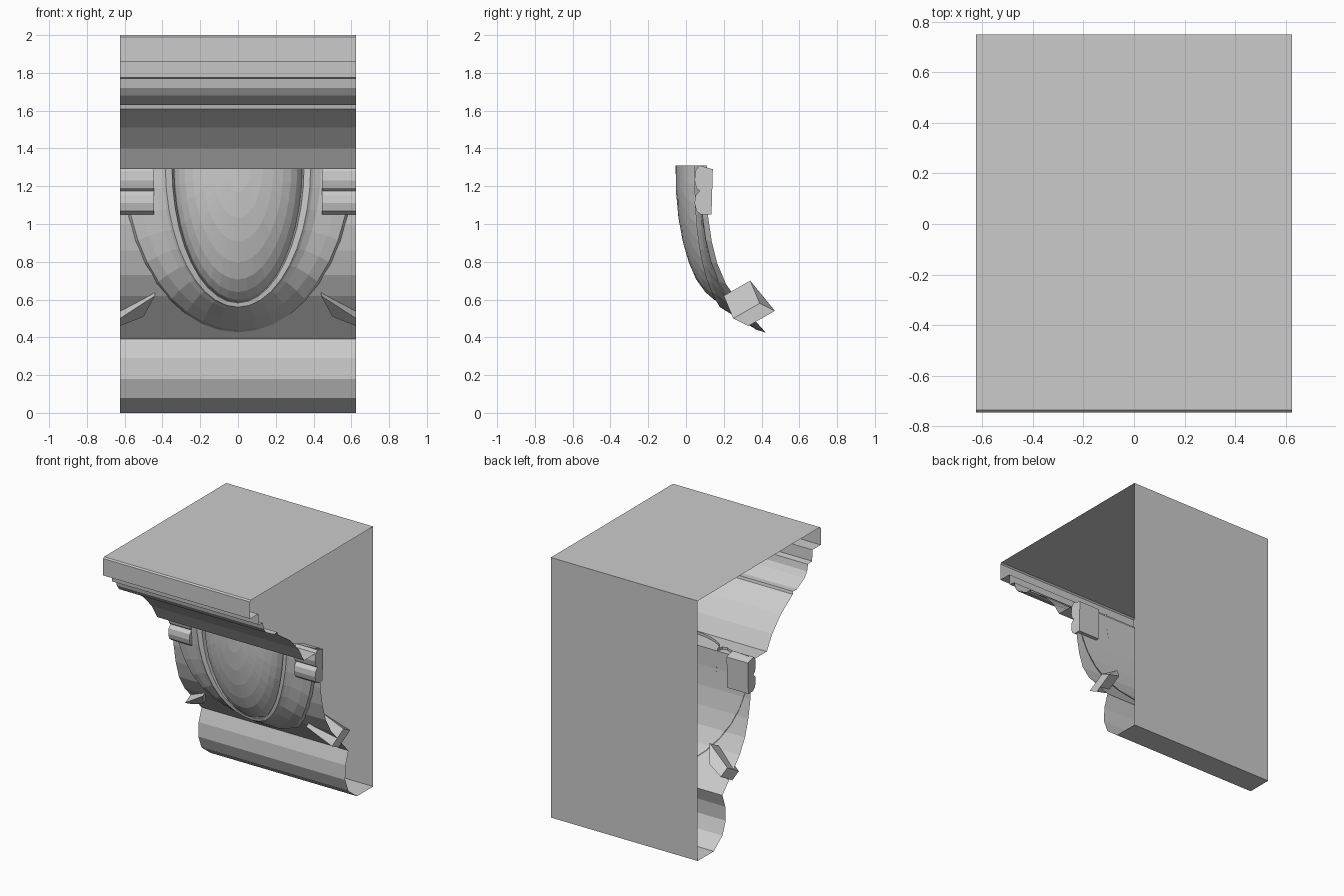
import bpy, bmesh, math

if "Cube" in bpy.data.objects:
    bpy.data.objects.remove(bpy.data.objects["Cube"])

HW = 0.625  # half width of the moulding


def make(name, verts, faces, closed=False):
    me = bpy.data.meshes.new(name)
    me.from_pydata(verts, [], faces)
    bm = bmesh.new()
    bm.from_mesh(me)
    bmesh.ops.remove_doubles(bm, verts=bm.verts, dist=1e-4)
    if closed:
        bmesh.ops.recalc_face_normals(bm, faces=bm.faces)
    bm.to_mesh(me)
    bm.free()
    ob = bpy.data.objects.new(name, me)
    bpy.context.collection.objects.link(ob)
    return ob


def prism(name, front, back):
    """Closed solid between two matching outlines."""
    n = len(front)
    faces = [(i, (i + 1) % n, n + (i + 1) % n, n + i) for i in range(n)]
    faces += [tuple(range(n)), tuple(range(n, 2 * n))]
    return make(name, front + back, faces, True)


# Moulding profile (y, z): open-ended run, front from top to bottom, then the back
ovolo = [(0.10, 1.29), (0.10, 1.15), (0.11, 1.0), (0.135, 0.86), (0.175, 0.73), (0.24, 0.62), (0.44, 0.40)]
profile = [(0.75, 2.0), (-0.735, 2.0), (-0.745, 1.99), (-0.745, 1.86), (-0.645, 1.86),
           (-0.64, 1.775), (-0.59, 1.77), (-0.58, 1.72), (-0.55, 1.68), (-0.455, 1.63),
           (-0.41, 1.63), (-0.405, 1.61), (-0.26, 1.51), (-0.155, 1.40), (-0.09, 1.29)]
profile += ovolo
profile += [(0.45, 0.39), (0.415, 0.29), (0.41, 0.18), (0.45, 0.08), (0.555, 0.0), (0.75, 0.0)]
n = len(profile)
verts = [(x, y, z) for x in (-HW, HW) for y, z in profile]
make("cornice_moulding", verts, [(i, (i + 1) % n, n + (i + 1) % n, n + i) for i in range(n)])


def base(z):
    """Depth of the ovolo at height z."""
    if z >= ovolo[0][1]:
        return ovolo[0][0]
    for (y0, z0), (y1, z1) in zip(ovolo, ovolo[1:]):
        if z >= z1:
            return y0 + (y1 - y0) * (z0 - z) / (z0 - z1)
    return ovolo[-1][0]


TOP = 1.31
SEG = 20


def loft(name, rings):
    """Nested U-shaped rings (half width, bottom z, side height, bottom height)."""
    verts, faces = [], []
    for a, b, h_side, h_low in rings:
        for i in range(SEG + 1):
            t = math.pi * i / SEG
            s = math.sin(t)
            z = TOP - (TOP - b) * s
            h = h_side + (h_low - h_side) * s ** 4
            verts.append((-a * math.cos(t), base(z) - h, z))
    m = SEG + 1
    for k in range(len(rings) - 1):
        for i in range(SEG):
            faces.append((k * m + i, k * m + i + 1, (k + 1) * m + i + 1, (k + 1) * m + i))
    return make(name, verts, faces)


# Egg: domed rings growing from the top centre
egg = []
for k in range(9):
    r = math.sin(math.pi / 2 * k / 8)
    h = 0.155 * math.sqrt(max(0, 1 - r * r))
    egg.append((0.34 * r, TOP - (TOP - 0.585) * r, h, h + 0.085 * r ** 3))
loft("egg", egg)

# Shell: groove, raised rim and outer slope running down to the ovolo
loft("egg_shell", [(0.34, 0.585, 0.0, 0.085), (0.35, 0.582, 0.045, 0.10), (0.385, 0.56, 0.055, 0.115),
                   (0.40, 0.555, 0.045, 0.11), (0.44, 0.545, 0.03, 0.105),
                   (0.53, 0.49, 0.025, 0.065), (0.595, 0.44, 0.02, 0.03), (0.615, 0.425, -0.01, -0.005)])

# Darts at both edges: rolled block above, angled tip below
roll = [(0.07, 1.31), (0.05, 1.28), (0.045, 1.23), (0.055, 1.19), (0.072, 1.175), (0.05, 1.15),
        (0.045, 1.11), (0.055, 1.07), (0.08, 1.05), (0.135, 1.05), (0.142, 1.29)]
tip = [(0.44, 0.20, 0.62), (0.50, 0.29, 0.51), (HW, 0.33, 0.46), (HW, 0.25, 0.50)]
for side, s in (("left", -1), ("right", 1)):
    prism("dart_block_" + side, [(s * 0.445, y, z) for y, z in roll], [(s * HW, y, z) for y, z in roll])
    prism("dart_tip_" + side, [(s * x, y, z) for x, y, z in tip],
          [(s * x, y + 0.14, z + 0.08) for x, y, z in tip])
